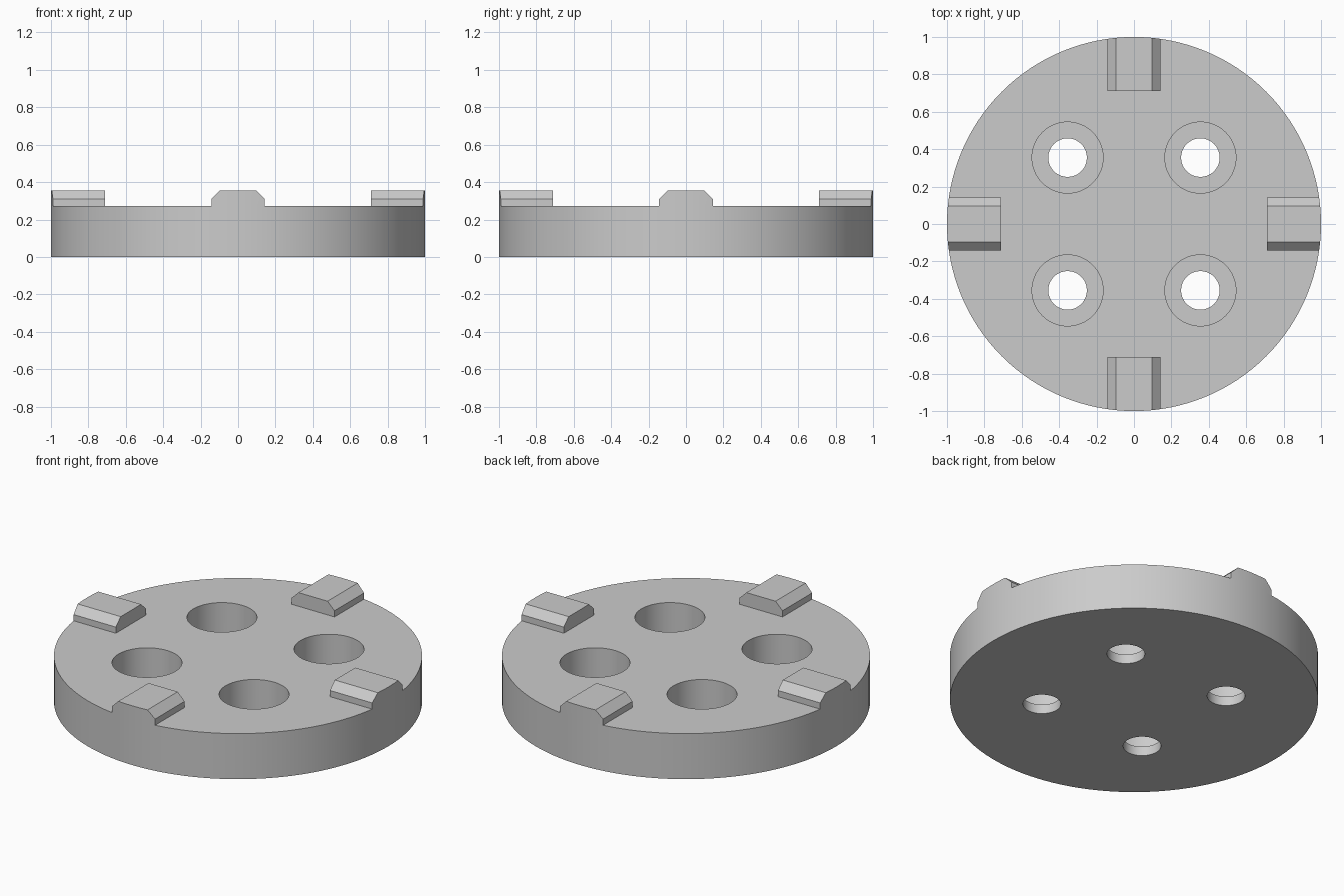
import bpy, bmesh, math
from mathutils import Matrix

cube = bpy.data.objects.get("Cube")
if cube:
    bpy.data.objects.remove(cube, do_unlink=True)

# Main dimensions
RADIUS, DISC_TOP, LUG_TOP = 1.0, 0.273, 0.355
HOLE_OFFSET, BORE_R, COUNTERBORE_R, LEDGE_Z = 0.355, 0.103, 0.19, 0.056
LUG_INNER, LUG_HALF, LUG_FLAT, LUG_SHOULDER = 0.71, 0.143, 0.097, 0.31

grey = bpy.data.materials.new("plain_grey")
grey.use_nodes = True
colour = (0.6, 0.6, 0.6, 1)
grey.diffuse_color = colour
grey.node_tree.nodes["Principled BSDF"].inputs["Base Color"].default_value = colour


def make_object(name, bm):
    bmesh.ops.recalc_face_normals(bm, faces=bm.faces)
    mesh = bpy.data.meshes.new(name)
    bm.to_mesh(mesh)
    bm.free()
    mesh.materials.append(grey)
    obj = bpy.data.objects.new(name, mesh)
    bpy.context.collection.objects.link(obj)
    return obj


def cylinder(name, radius, z0, z1, x=0, y=0, sides=64):
    bm = bmesh.new()
    bmesh.ops.create_cone(bm, cap_ends=True, segments=sides, radius1=radius,
                          radius2=radius, depth=z1 - z0,
                          matrix=Matrix.Translation((x, y, (z0 + z1) / 2)))
    return make_object(name, bm)


def activate(obj):
    bpy.ops.object.select_all(action="DESELECT")
    obj.select_set(True)
    bpy.context.view_layer.objects.active = obj


def boolean(obj, cutter, operation):
    activate(obj)
    mod = obj.modifiers.new("cut", "BOOLEAN")
    mod.operation, mod.object, mod.solver = operation, cutter, "EXACT"
    bpy.ops.object.modifier_apply(modifier=mod.name)
    bpy.data.objects.remove(cutter, do_unlink=True)


def smooth(obj):
    activate(obj)
    bpy.ops.object.shade_smooth_by_angle(angle=math.radians(25))


# Round disc with four counterbored holes
disc = cylinder("disc", RADIUS, 0, DISC_TOP, sides=128)
for sx in (-1, 1):
    for sy in (-1, 1):
        x, y = sx * HOLE_OFFSET, sy * HOLE_OFFSET
        boolean(disc, cylinder("bore", BORE_R, -0.1, 0.5, x, y), "DIFFERENCE")
        boolean(disc, cylinder("counterbore", COUNTERBORE_R, LEDGE_Z, 0.5, x, y),
                "DIFFERENCE")
smooth(disc)

# Chamfered lugs at the rim, trimmed to the disc's outline
profile = [(-LUG_HALF, DISC_TOP), (LUG_HALF, DISC_TOP), (LUG_HALF, LUG_SHOULDER),
           (LUG_FLAT, LUG_TOP), (-LUG_FLAT, LUG_TOP), (-LUG_HALF, LUG_SHOULDER)]
for i, side in enumerate(("left", "back", "right", "front")):
    bm = bmesh.new()
    face = bm.faces.new([bm.verts.new((LUG_INNER, y, z)) for y, z in profile])
    extruded = bmesh.ops.extrude_face_region(bm, geom=[face])["geom"]
    moved = [v for v in extruded if isinstance(v, bmesh.types.BMVert)]
    bmesh.ops.translate(bm, verts=moved, vec=(0.4, 0, 0))
    bm.transform(Matrix.Rotation(i * math.pi / 2, 4, "Z"))
    lug = make_object(side + "_lug", bm)
    boolean(lug, cylinder("trim", RADIUS, -0.1, 0.6, sides=128), "INTERSECT")
    smooth(lug)
